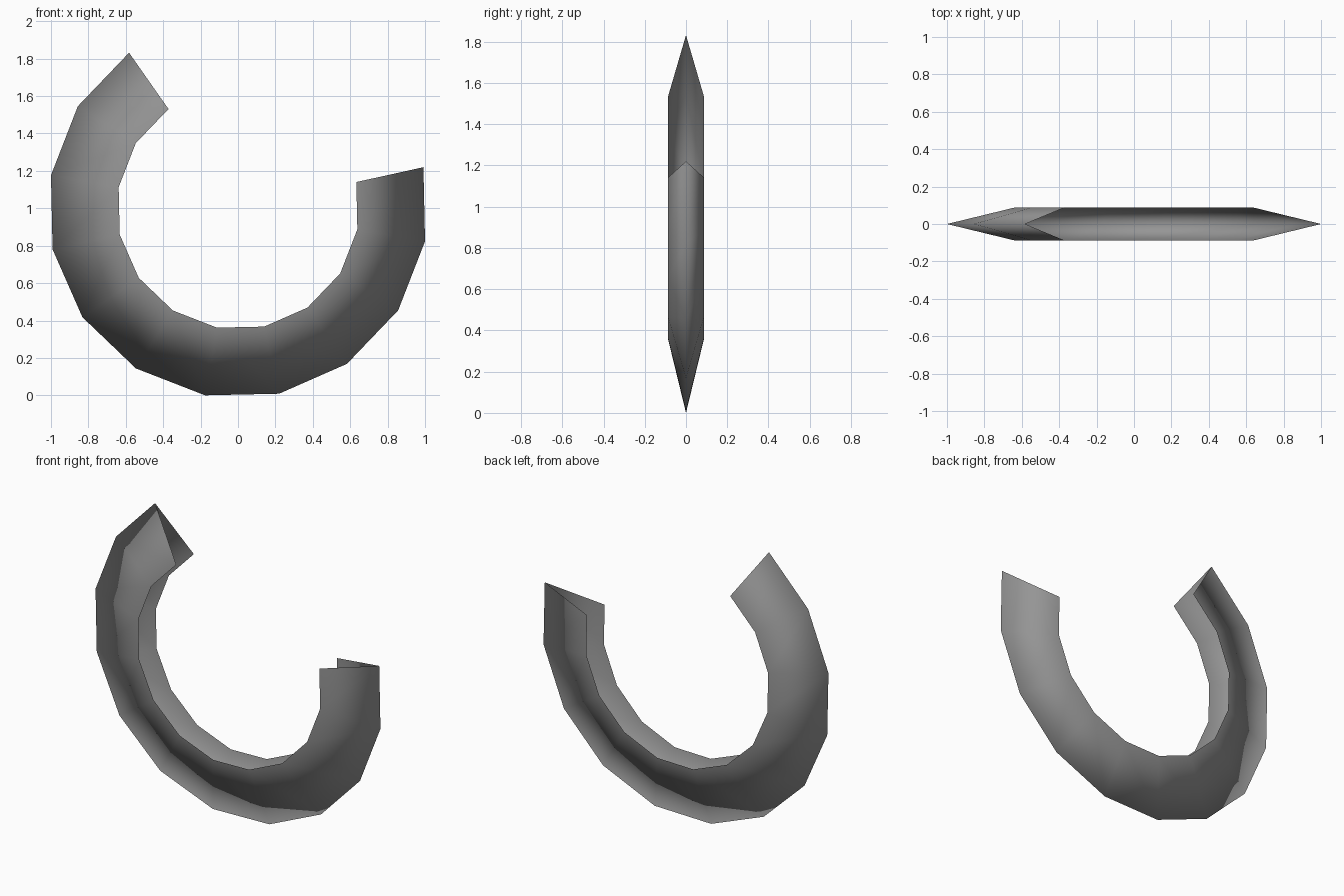
import bpy
import bmesh
import math
from mathutils import Matrix, Vector

cube = bpy.data.objects.get("Cube")
if cube:
    bpy.data.objects.remove(cube, do_unlink=True)

OUTER, INNER, HALF_WIDTH = 1.0154, 0.648, 0.088
START, STEP, SEGMENTS = 125, 22.5, 11
CENTRE = Vector((0, 0, 1))

# Plain grey material
grey = bpy.data.materials.new("grey")
grey.use_nodes = True
colour = (0.3, 0.3, 0.3, 1)
grey.diffuse_color = colour
grey.node_tree.nodes["Principled BSDF"].inputs["Base Color"].default_value = colour

# V-shaped section, open towards the centre, swept around the arc
bm = bmesh.new()
section = [(INNER, -HALF_WIDTH), (OUTER, 0), (INNER, HALF_WIDTH)]
rings = []
for i in range(SEGMENTS + 1):
    turn = Matrix.Rotation(-math.radians(START + i * STEP), 3, 'Y')
    rings.append([bm.verts.new(CENTRE + turn @ Vector((r, y, 0))) for r, y in section])
for a, b in zip(rings, rings[1:]):
    for j in range(len(section) - 1):
        bm.faces.new((a[j], b[j], b[j + 1], a[j + 1]))

# Make the sheets face away from the hollow
bm.normal_update()
for face in bm.faces:
    if face.normal.y * face.calc_center_median().y < 0:
        face.normal_flip()
for face in bm.faces:
    face.smooth = True

mesh = bpy.data.meshes.new("open_ring")
bm.to_mesh(mesh)
bm.free()
mesh.materials.append(grey)
ring = bpy.data.objects.new("open_ring", mesh)
bpy.context.collection.objects.link(ring)
